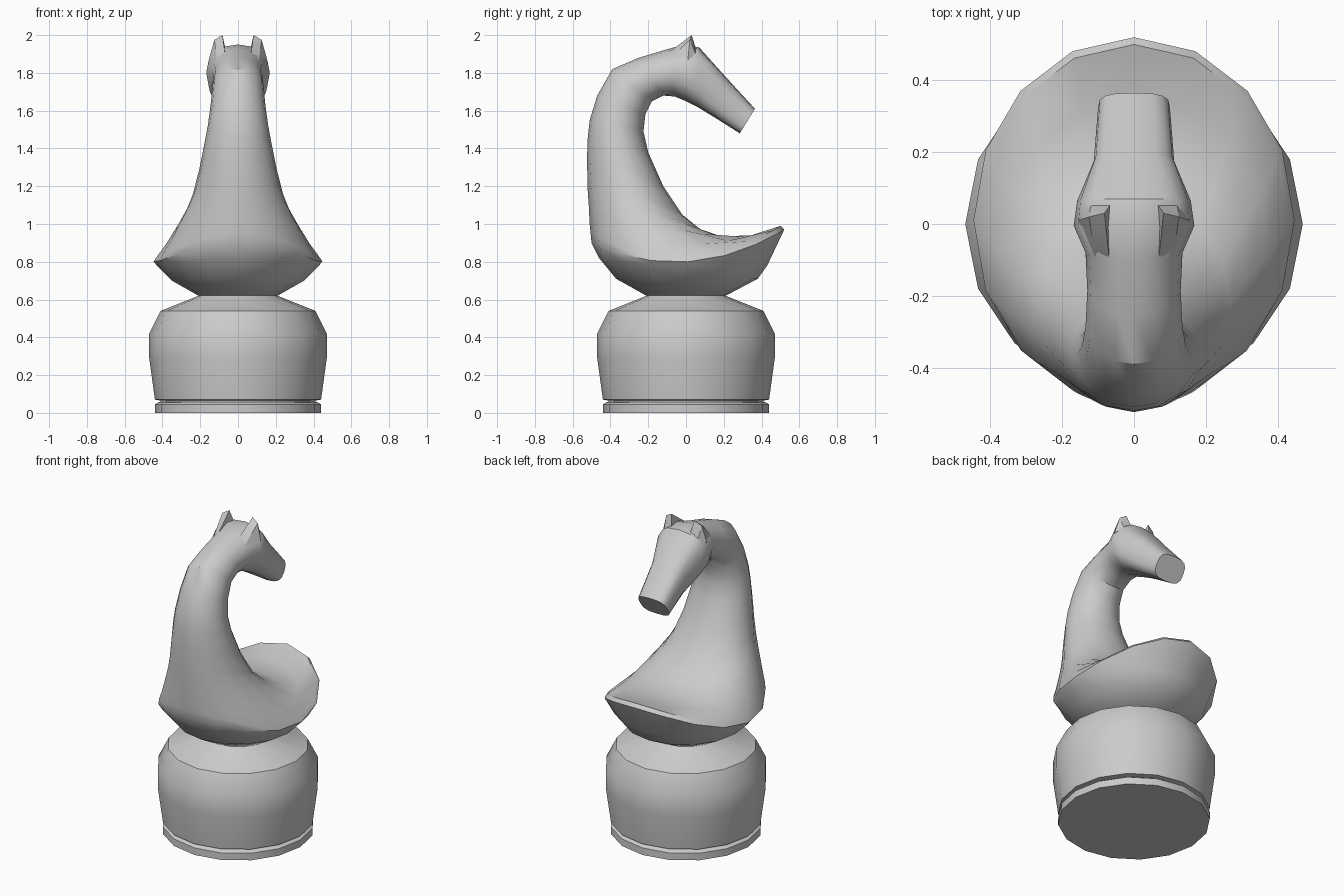
import bpy, bmesh, math

if "Cube" in bpy.data.objects:
    bpy.data.objects.remove(bpy.data.objects["Cube"])

SIDES = 16


def make_object(name, bm, angle=32):
    bmesh.ops.recalc_face_normals(bm, faces=bm.faces[:])
    mesh = bpy.data.meshes.new(name)
    bm.to_mesh(mesh)
    bm.free()
    ob = bpy.data.objects.new(name, mesh)
    bpy.context.collection.objects.link(ob)
    bpy.ops.object.select_all(action='DESELECT')
    bpy.context.view_layer.objects.active = ob
    ob.select_set(True)
    bpy.ops.object.shade_smooth_by_angle(angle=math.radians(angle))
    return ob


def loft(name, rings):
    """Skin closed rings of points and cap both ends."""
    bm = bmesh.new()
    loops = [[bm.verts.new(p) for p in ring] for ring in rings]
    for a, b in zip(loops, loops[1:]):
        for i in range(SIDES):
            j = (i + 1) % SIDES
            bm.faces.new((a[i], a[j], b[j], b[i]))
    bm.faces.new(loops[0])
    bm.faces.new(loops[-1])
    return make_object(name, bm)


def signed_pow(v, p):
    return math.copysign(abs(v) ** p, v) if abs(v) > 1e-6 else 0.0


def section(yf, zf, yb, zb, w, side_z=None, p=1.0):
    """Tilted oval from a chest-side point to a back-side point, sides at side_z."""
    sag = 0 if side_z is None else side_z - (zf + zb) / 2
    pts = []
    for i in range(SIDES):
        a = 2 * math.pi * i / SIDES
        s = signed_pow(math.sin(a), p)
        t = (1 - signed_pow(math.cos(a), p)) / 2
        pts.append((w * s, yf + (yb - yf) * t,
                    zf + (zb - zf) * t + sag * math.sin(a) ** 2))
    return pts


# Turned base: foot disc, groove and drum
base_profile = [(.44, 0), (.44, .045), (.425, .055), (.41, .058), (.41, .065),
                (.44, .07), (.47, .29), (.47, .42), (.41, .54), (.21, .62), (.20, .63)]
loft("base", [section(r, z, -r, z, r) for r, z in base_profile])

# Body, neck and head as one continuous skin
body_sections = [
    # bowl underside and rim
    (.20, .615, -.20, .615, .20),
    (.38, .71, -.37, .71, .35, .70),
    (.43, .78, -.46, .82, .42, .77),
    (.52, .97, -.50, .90, .447, .80),
    (.50, .99, -.505, .95, .435, .82),
    # saddle sweeping up into the neck
    (.35, .94, -.51, 1.00, .38, .895),
    (.20, .93, -.515, 1.10, .315, 1.0),
    (.08, .97, -.52, 1.17, .27, 1.08),
    (-.02, 1.05, -.522, 1.24, .238, 1.16),
    (-.12, 1.20, -.524, 1.35, .205, 1.29),
    (-.20, 1.38, -.52, 1.46, .175, 1.44),
    (-.225, 1.49, -.51, 1.55, .16),
    (-.215, 1.58, -.47, 1.68, .145),
    (-.18, 1.65, -.39, 1.82, .135),
    (-.12, 1.68, -.25, 1.88, .13),
    (-.06, 1.675, -.10, 1.925, .135),
    # cheeks, forehead and muzzle
    (.00, 1.65, -.01, 1.95, .168, None, .9),
    (.06, 1.62, .07, 1.935, .158, None, .75),
    (.15, 1.565, .20, 1.79, .112, None, .65),
    (.285, 1.48, .365, 1.61, .10, None, .65),
]
loft("horse_body", [section(*s) for s in body_sections])

# Wedge-shaped ears, mirrored left and right
ear_points = [(.07, -.09, 1.91), (.11, -.09, 1.87), (.082, .03, 2.0), (.125, .02, 1.975),
              (.155, .01, 1.87), (.12, .055, 1.89), (.065, .055, 1.92)]
for side, name in ((1, "ear_right"), (-1, "ear_left")):
    bm = bmesh.new()
    for x, y, z in ear_points:
        bm.verts.new((side * x, y, z))
    bmesh.ops.convex_hull(bm, input=bm.verts[:])
    make_object(name, bm, 25)
